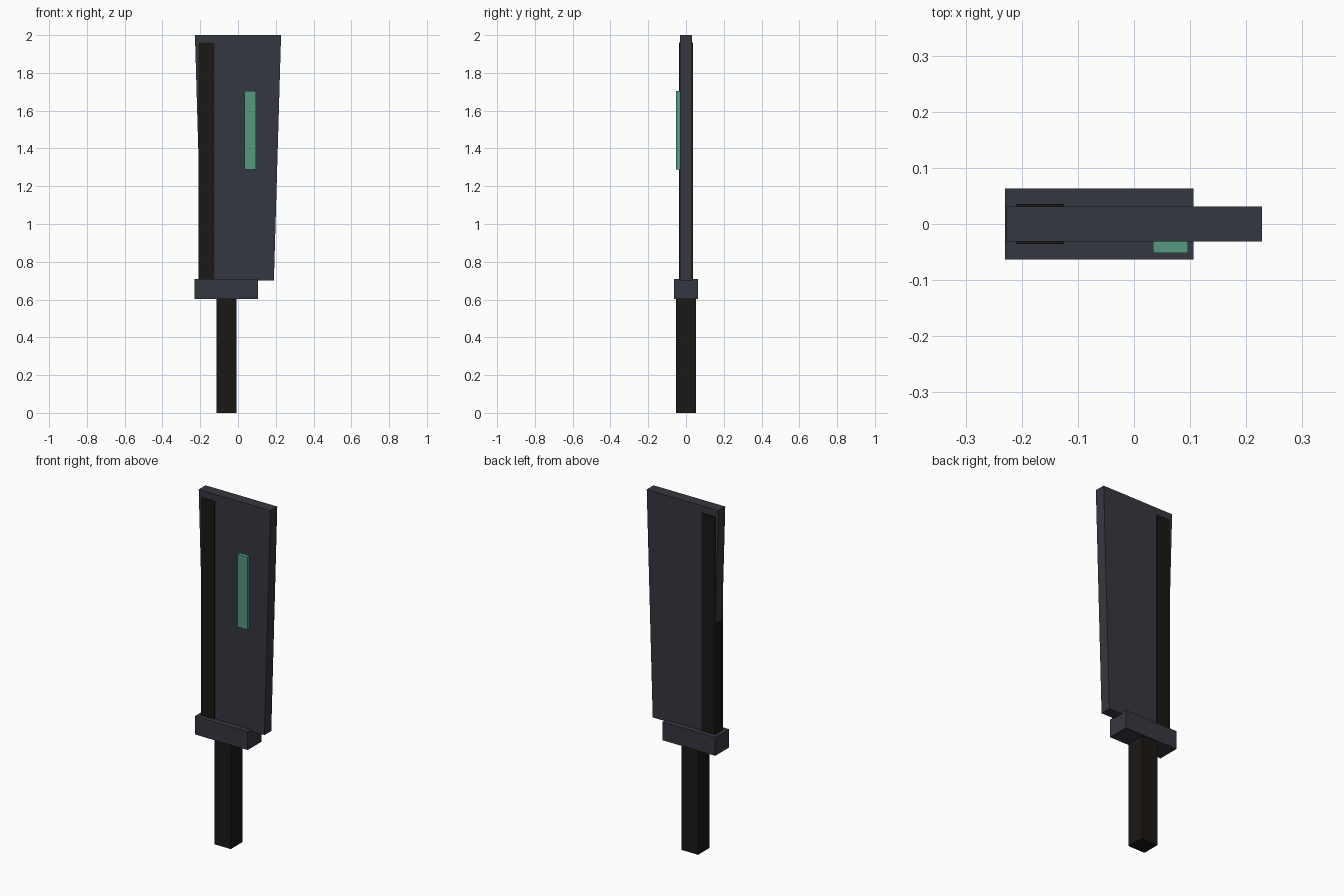
import bpy, bmesh

if "Cube" in bpy.data.objects:
    bpy.data.objects.remove(bpy.data.objects["Cube"])


def material(name, rgb):
    m = bpy.data.materials.new(name)
    m.diffuse_color = (*rgb, 1)
    m.use_nodes = True
    m.node_tree.nodes["Principled BSDF"].inputs["Base Color"].default_value = m.diffuse_color
    return m


STEEL = material("dark_steel", (0.036, 0.039, 0.05))
LEATHER = material("dark_grip", (0.011, 0.009, 0.007))
GREEN = material("green_inlay", (0.09, 0.32, 0.22))


def slab(name, profile, y0, y1, mat):
    """Extrude an XZ outline from y0 to y1."""
    bm = bmesh.new()
    face = bm.faces.new([bm.verts.new((x, y0, z)) for x, z in profile])
    ext = bmesh.ops.extrude_face_region(bm, geom=[face])
    verts = [v for v in ext["geom"] if isinstance(v, bmesh.types.BMVert)]
    bmesh.ops.translate(bm, verts=verts, vec=(0, y1 - y0, 0))
    bmesh.ops.recalc_face_normals(bm, faces=bm.faces)
    mesh = bpy.data.meshes.new(name)
    bm.to_mesh(mesh)
    bm.free()
    mesh.materials.append(mat)
    obj = bpy.data.objects.new(name, mesh)
    bpy.context.collection.objects.link(obj)
    return obj


def box(name, x0, x1, y0, y1, z0, z1, mat):
    return slab(name, [(x0, z0), (x1, z0), (x1, z1), (x0, z1)], y0, y1, mat)


# Blade, widening towards the tip
slab("blade", [(-0.19, 0.7), (0.19, 0.7), (0.228, 2.0), (-0.228, 2.0)],
     -0.031, 0.031, STEEL)
# Dark spine along the left edge
box("spine", -0.209, -0.125, -0.036, 0.036, 0.7, 1.96, LEATHER)
# Guard and handle
box("guard", -0.23, 0.106, -0.063, 0.063, 0.604, 0.709, STEEL)
box("handle", -0.114, -0.009, -0.0525, 0.0525, 0.0, 0.61, LEATHER)
# Inlay on the front face
box("inlay", 0.034, 0.096, -0.052, -0.031, 1.288, 1.705, GREEN)
